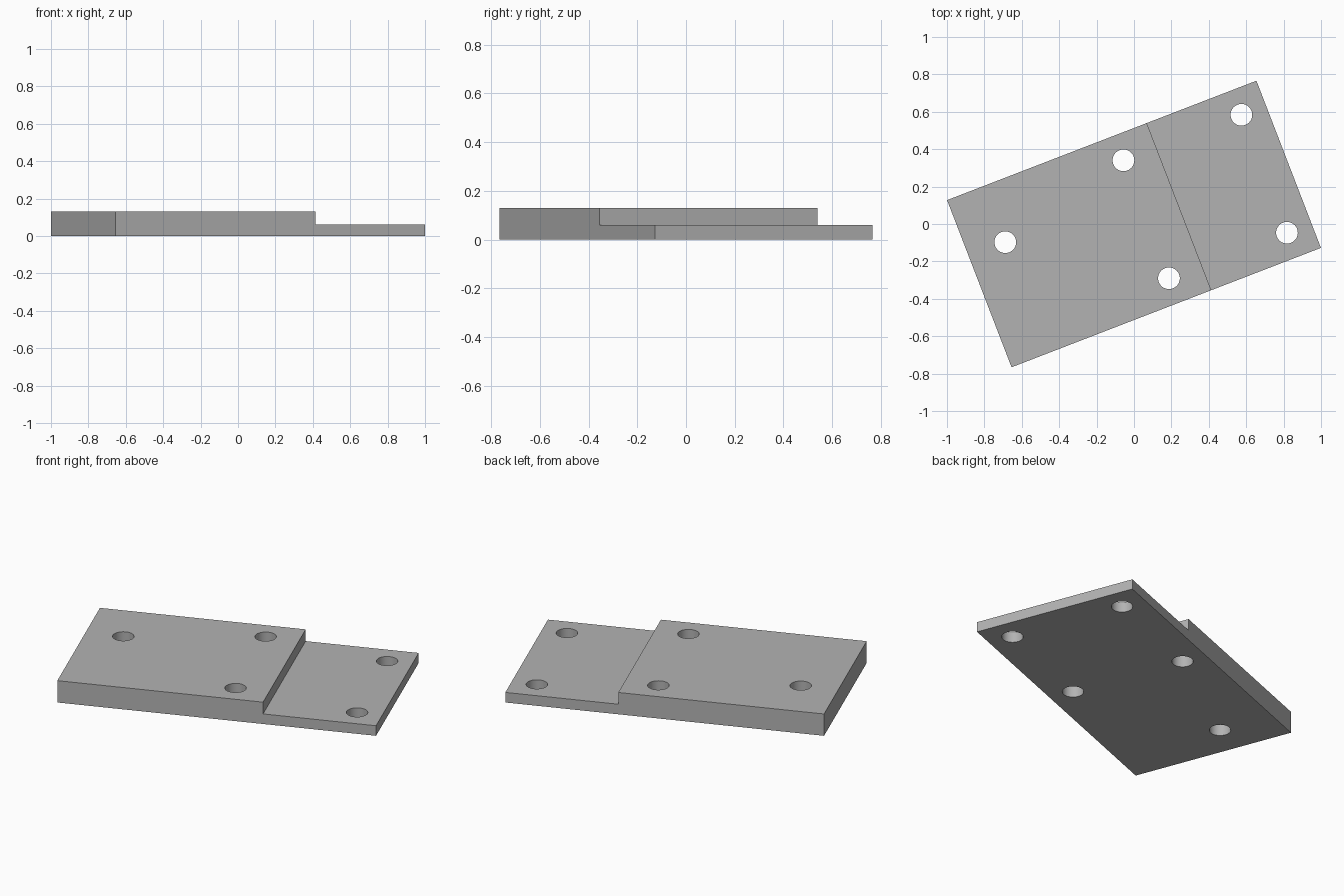
import bpy, bmesh, math
from mathutils import Matrix, Vector

cube = bpy.data.objects.get("Cube")
if cube:
    bpy.data.objects.remove(cube, do_unlink=True)

LENGTH, WIDTH = 1.773, 0.958
THICK, THIN = 0.13, 0.06
STEP_X = 0.258
HOLE_RADIUS = 0.058
HOLES = [(-0.677, 0.157), (0.07, 0.338), (0.07, -0.338), (0.746, 0.338), (0.746, -0.338)]

grey = bpy.data.materials.new("plain grey")
grey.use_nodes = True
colour = (0.45, 0.45, 0.45, 1)
grey.diffuse_color = colour
grey.node_tree.nodes["Principled BSDF"].inputs["Base Color"].default_value = colour


def make_object(name, bm):
    bmesh.ops.recalc_face_normals(bm, faces=bm.faces)
    mesh = bpy.data.meshes.new(name)
    bm.to_mesh(mesh)
    bm.free()
    mesh.materials.append(grey)
    obj = bpy.data.objects.new(name, mesh)
    bpy.context.collection.objects.link(obj)
    return obj


# Stepped plate: side profile extruded across the width
h = LENGTH / 2
profile = [(-h, 0), (h, 0), (h, THIN), (STEP_X, THIN), (STEP_X, THICK), (-h, THICK)]
bm = bmesh.new()
side = bm.faces.new([bm.verts.new((x, -WIDTH / 2, z)) for x, z in profile])
ext = bmesh.ops.extrude_face_region(bm, geom=[side])
bmesh.ops.translate(bm, vec=Vector((0, WIDTH, 0)),
                    verts=[v for v in ext["geom"] if isinstance(v, bmesh.types.BMVert)])
plate = make_object("stepped_plate", bm)

# Drilled bolt holes
bm = bmesh.new()
for x, y in HOLES:
    bmesh.ops.create_cone(bm, cap_ends=True, segments=48, radius1=HOLE_RADIUS,
                          radius2=HOLE_RADIUS, depth=1, matrix=Matrix.Translation((x, y, 0)))
cutter = make_object("hole_cutter", bm)
cutter.hide_render = True
cut = plate.modifiers.new("bolt_holes", 'BOOLEAN')
cut.operation = 'DIFFERENCE'
cut.solver = 'EXACT'
cut.object = cutter

bpy.ops.object.select_all(action='DESELECT')
plate.select_set(True)
bpy.context.view_layer.objects.active = plate
bpy.ops.object.modifier_apply(modifier=cut.name)
bpy.data.objects.remove(cutter, do_unlink=True)

# Round hole walls, crisp plate edges
bpy.ops.object.shade_smooth_by_angle(angle=math.radians(30))

# The plate lies turned on the ground
plate.rotation_euler.z = math.radians(21.1)
